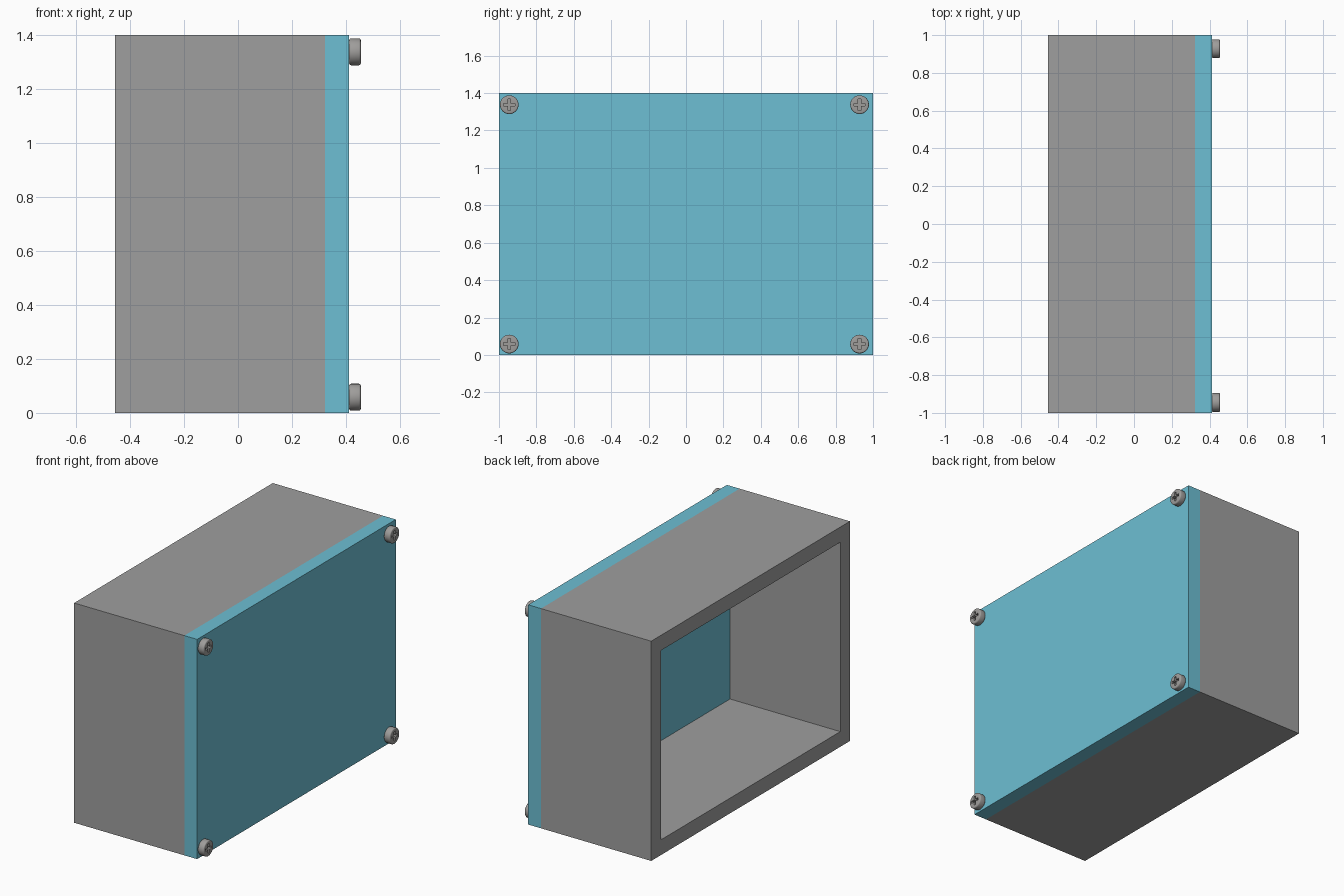
import bpy
import bmesh
import math
from mathutils import Matrix, Vector

cube = bpy.data.objects.get("Cube")
if cube:
    bpy.data.objects.remove(cube, do_unlink=True)

WIDTH, HEIGHT = 2.0, 1.4          # along y and z
BACK, SEAM, FACE, TIP = -0.455, 0.322, 0.412, 0.455
WALL = 0.097


def material(name, rgb):
    mat = bpy.data.materials.new(name)
    mat.use_nodes = True
    mat.diffuse_color = (*rgb, 1)
    mat.node_tree.nodes["Principled BSDF"].inputs["Base Color"].default_value = (*rgb, 1)
    return mat


grey = material("case grey", (0.345, 0.345, 0.345))
teal = material("lid teal", (0.153, 0.52, 0.655))
steel = material("screw steel", (0.345, 0.337, 0.328))


def add_object(name, bm, mat):
    bmesh.ops.recalc_face_normals(bm, faces=bm.faces)
    mesh = bpy.data.meshes.new(name)
    bm.to_mesh(mesh)
    bm.free()
    mesh.materials.append(mat)
    obj = bpy.data.objects.new(name, mesh)
    bpy.context.collection.objects.link(obj)
    return obj


def box(size, centre):
    bm = bmesh.new()
    matrix = Matrix.Translation(centre) @ Matrix.Diagonal((*size, 1))
    bmesh.ops.create_cube(bm, size=1, matrix=matrix)
    return bm


def slab(x0, x1):
    return box((x1 - x0, WIDTH, HEIGHT), ((x0 + x1) / 2, 0, HEIGHT / 2))


# Open case: both end faces inset, opened and joined through by inner walls
bm = slab(BACK, SEAM)
bm.normal_update()
ends = [f for f in bm.faces if abs(f.normal.x) > 0.9]
bmesh.ops.inset_individual(bm, faces=ends, thickness=WALL, use_even_offset=True)
bmesh.ops.delete(bm, geom=ends, context="FACES")
rims = [e for e in bm.edges if e.is_boundary]
bmesh.ops.bridge_loops(bm, edges=rims)
add_object("case", bm, grey)

# Flat lid closing one side
add_object("lid", slab(SEAM, FACE), teal)

# Screw head: rounded disc lying along x, with its base at the origin
depth = TIP - FACE
bm = bmesh.new()
bmesh.ops.create_cone(bm, cap_ends=True, segments=32, radius1=0.05, radius2=0.05, depth=depth,
                      matrix=Matrix.Translation((depth / 2, 0, 0)) @ Matrix.Rotation(math.pi / 2, 4, "Y"))
rim_edges = [e for e in bm.edges if abs(e.verts[0].co.x - e.verts[1].co.x) < 1e-5]
bmesh.ops.bevel(bm, geom=rim_edges, offset=0.007, segments=3, profile=0.5, affect="EDGES")
screw = add_object("screw", bm, steel)

# Cross-shaped recess cut into the head
cutters = []
for size in ((0.05, 0.06, 0.015), (0.05, 0.015, 0.06)):
    cutter = add_object("recess_cutter", box(size, (depth + 0.002, 0, 0)), steel)
    cutter.hide_render = True
    cut = screw.modifiers.new("recess", "BOOLEAN")
    cut.operation = "DIFFERENCE"
    cut.solver = "EXACT"
    cut.object = cutter
    cutters.append(cutter)

bpy.ops.object.select_all(action="DESELECT")
screw.select_set(True)
bpy.context.view_layer.objects.active = screw
for mod in list(screw.modifiers):
    bpy.ops.object.modifier_apply(modifier=mod.name)
for cutter in cutters:
    bpy.data.objects.remove(cutter, do_unlink=True)
bpy.ops.object.shade_smooth_by_angle(angle=math.radians(35))

# One screw in each corner of the lid
corners = [("front_lower", -0.945, 0.058), ("front_upper", -0.945, 1.338),
           ("back_lower", 0.928, 0.058), ("back_upper", 0.928, 1.338)]
for i, (label, y, z) in enumerate(corners):
    part = screw
    if i:
        part = screw.copy()
        bpy.context.collection.objects.link(part)
    part.name = label + "_screw"
    part.location = Vector((FACE, y, z))
